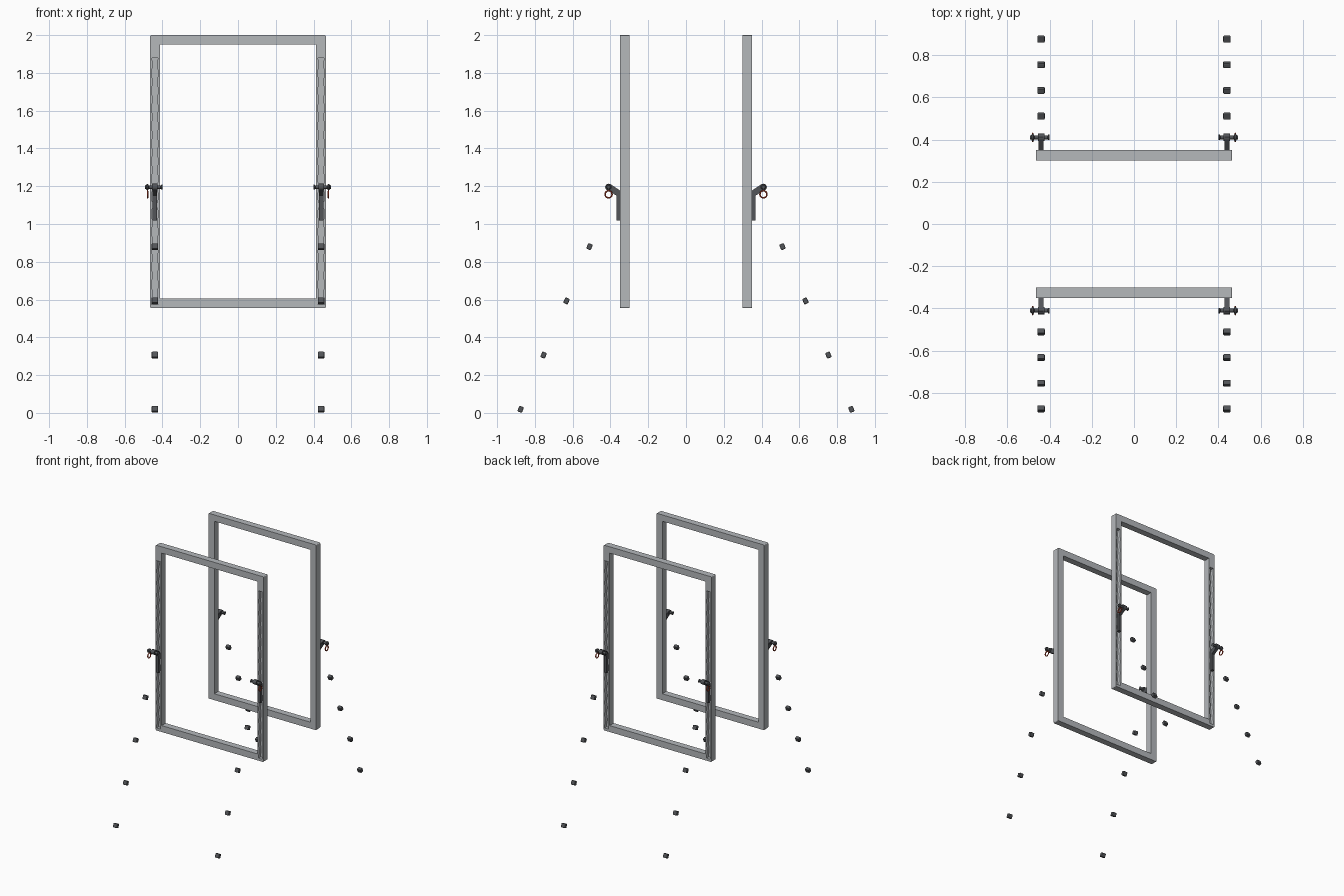
import bpy, bmesh, math
from mathutils import Matrix, Vector

cube = bpy.data.objects.get("Cube")
if cube:
    bpy.data.objects.remove(cube)


def material(name, rgb):
    m = bpy.data.materials.new(name)
    m.use_nodes = True
    m.diffuse_color = (*rgb, 1)
    m.node_tree.nodes["Principled BSDF"].inputs["Base Color"].default_value = (*rgb, 1)
    return m


STEEL = material("frame grey", (0.46, 0.48, 0.50))
DARK = material("dark metal", (0.085, 0.09, 0.098))
RED = material("ring red", (0.60, 0.07, 0.03))


def finish(name, bm, mat, smooth=False):
    bmesh.ops.recalc_face_normals(bm, faces=bm.faces)
    me = bpy.data.meshes.new(name)
    bm.to_mesh(me)
    bm.free()
    ob = bpy.data.objects.new(name, me)
    bpy.context.collection.objects.link(ob)
    me.materials.append(mat)
    if smooth:
        bpy.ops.object.select_all(action='DESELECT')
        ob.select_set(True)
        bpy.context.view_layer.objects.active = ob
        bpy.ops.object.shade_smooth_by_angle()
    return ob


def extrude(bm, points, direction):
    face = bm.faces.new([bm.verts.new(p) for p in points])
    out = bmesh.ops.extrude_face_region(bm, geom=[face])["geom"]
    bmesh.ops.translate(bm, vec=direction,
                        verts=[v for v in out if isinstance(v, bmesh.types.BMVert)])


def rounded_box(name, centre, size, mat, tilt=0, radius=0.005):
    bm = bmesh.new()
    bmesh.ops.create_cube(bm, size=1)
    bmesh.ops.scale(bm, vec=size, verts=bm.verts)
    bmesh.ops.bevel(bm, geom=bm.edges[:], offset=radius, segments=2, affect='EDGES', profile=0.5)
    bm.transform(Matrix.Translation(centre) @ Matrix.Rotation(tilt, 4, 'X'))
    return finish(name, bm, mat)


def lathe_x(name, profile, centre, sx, mat):
    """Revolve (x, radius) points about the x axis."""
    bm = bmesh.new()
    verts = [bm.verts.new((sx * x, r, 0)) for x, r in profile]
    edges = [bm.edges.new(pair) for pair in zip(verts, verts[1:])]
    bmesh.ops.spin(bm, geom=verts + edges, axis=(1, 0, 0), cent=(0, 0, 0),
                   angle=2 * math.pi, steps=16)
    bmesh.ops.remove_doubles(bm, verts=bm.verts, dist=0.0002)
    bm.transform(Matrix.Translation(centre))
    return finish(name, bm, mat, True)


def ring(name, centre, major, minor, mat):
    bm = bmesh.new()
    loops = []
    for i in range(24):
        a = 2 * math.pi * i / 24
        loop = []
        for j in range(8):
            b = 2 * math.pi * j / 8
            r = major + minor * math.cos(b)
            loop.append(bm.verts.new(Vector(centre) + Vector(
                (minor * math.sin(b), r * math.cos(a), r * math.sin(a)))))
        loops.append(loop)
    for i in range(24):
        p, q = loops[i - 1], loops[i]
        for j in range(8):
            bm.faces.new((p[j - 1], p[j], q[j], q[j - 1]))
    return finish(name, bm, mat, True)


def frame(label, sy):
    """Rectangular frame with scalloped track slots on its outer face."""
    bm = bmesh.new()
    outer = [(-0.465, 0.555), (0.465, 0.555), (0.465, 2.0), (-0.465, 2.0)]
    inner = [(-0.414, 0.605), (0.414, 0.605), (0.414, 1.95), (-0.414, 1.95)]
    rings = [[bm.verts.new((x, y, z)) for x, z in pts]
             for pts, y in ((outer, 0.3 * sy), (outer, 0.35 * sy),
                            (inner, 0.35 * sy), (inner, 0.3 * sy))]
    for k in range(4):
        a, b = rings[k - 1], rings[k]
        for i in range(4):
            bm.faces.new((a[i - 1], a[i], b[i], b[i - 1]))
    corners = [e for e in bm.edges if abs(e.verts[0].co.x) > 0.45
               and e.verts[0].co.xz == e.verts[1].co.xz]
    bmesh.ops.bevel(bm, geom=corners, offset=0.006, segments=3, affect='EDGES', profile=0.5)
    ob = finish(label + "_frame", bm, STEEL)

    # slot cutter: wide and narrow stretches alternate along the post
    bm = bmesh.new()
    steps, low, high = 56, 0.575, 1.88
    for x in (-0.44, 0.44):
        sides = [(0.012 + 0.007 * max(0, math.sin(math.pi * (i + 0.5) / 2)),
                  low + (high - low) * i / steps) for i in range(steps + 1)]
        pts = [(x + w, 0.325 * sy, z) for w, z in sides]
        pts += [(x - w, 0.325 * sy, z) for w, z in reversed(sides)]
        extrude(bm, pts, (0, 0.05 * sy, 0))
    cutter = finish(label + "_slot_cutter", bm, STEEL)
    cutter.hide_render = True
    mod = ob.modifiers.new("slots", 'BOOLEAN')
    mod.object = cutter
    mod.operation = 'DIFFERENCE'
    mod.solver = 'EXACT'
    # bake the cut so the cutter can go
    graph = bpy.context.evaluated_depsgraph_get()
    mesh = bpy.data.meshes.new_from_object(ob.evaluated_get(graph))
    ob.modifiers.clear()
    ob.data = mesh
    bpy.data.objects.remove(cutter)


for label, sy in (("front", -1), ("back", 1)):
    frame(label, sy)
    for side, sx in (("left", 1), ("right", -1)):
        tag = f"{label}_{side}_"
        x = 0.44 * sx
        # bent bracket standing on the post, its arm ending in a round eye
        bm = bmesh.new()
        bend = [(0.345, 1.018), (0.368, 1.018), (0.368, 1.15), (0.418, 1.18),
                (0.426, 1.192), (0.424, 1.206), (0.413, 1.214), (0.4, 1.211),
                (0.345, 1.174)]
        extrude(bm, [(x - 0.012, y * sy, z) for y, z in bend], (0.024, 0, 0))
        finish(tag + "bracket", bm, DARK)
        # cross pin with collar and flared knob
        pin = [(-0.04, 0), (-0.04, 0.013), (-0.034, 0.013), (-0.031, 0.009),
               (-0.015, 0.009), (-0.015, 0.018), (0.015, 0.018), (0.015, 0.009),
               (0.032, 0.009), (0.036, 0.016), (0.043, 0.016), (0.046, 0.011),
               (0.052, 0.009), (0.052, 0)]
        lathe_x(tag + "pin", pin, (x, 0.41 * sy, 1.195), sx, DARK)
        ring(tag + "pull_ring", (x + 0.039 * sx, 0.41 * sy, 1.157), 0.0185, 0.004, RED)
        # row of small stops along a sloping line
        for i in range(4):
            y, z = 0.511 + 0.1215 * i, 0.88 - 0.287 * i
            rounded_box(f"{tag}stop_{i + 1}", (x, y * sy, z),
                        (0.035, 0.026, 0.032), DARK, sy * math.radians(23))
